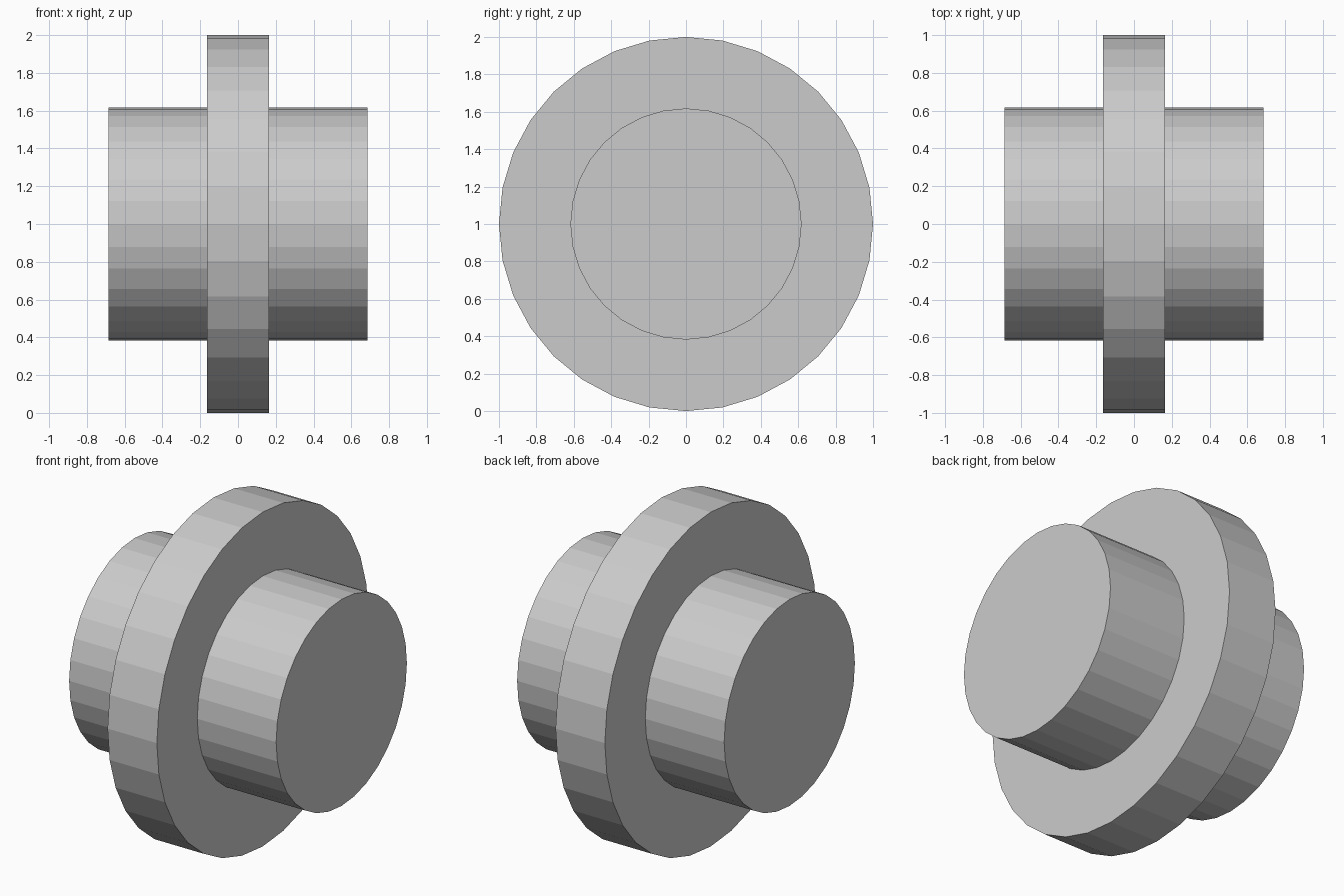
import bpy, bmesh
from math import cos, sin, tau

if "Cube" in bpy.data.objects:
    bpy.data.objects.remove(bpy.data.objects["Cube"])

SIDES = 32
HUB_R, HUB_X = 0.618, 0.685
RIM_R, RIM_X = 1.0, 0.163

# Stepped profile along x: hub, raised rim, hub
profile = [(-HUB_X, HUB_R), (-RIM_X, HUB_R), (-RIM_X, RIM_R),
           (RIM_X, RIM_R), (RIM_X, HUB_R), (HUB_X, HUB_R)]

bm = bmesh.new()
rings = [[bm.verts.new((x, r * cos(tau * i / SIDES), 1 + r * sin(tau * i / SIDES)))
          for i in range(SIDES)] for x, r in profile]

# Walls and steps between neighbouring rings
for a, b in zip(rings, rings[1:]):
    for i in range(SIDES):
        j = (i + 1) % SIDES
        bm.faces.new((a[i], a[j], b[j], b[i]))

# Flat end caps
bm.faces.new(rings[0])
bm.faces.new(rings[-1])
bmesh.ops.recalc_face_normals(bm, faces=bm.faces)

mesh = bpy.data.meshes.new("flanged_wheel")
bm.to_mesh(mesh)
bm.free()
bpy.context.collection.objects.link(bpy.data.objects.new("flanged_wheel", mesh))
